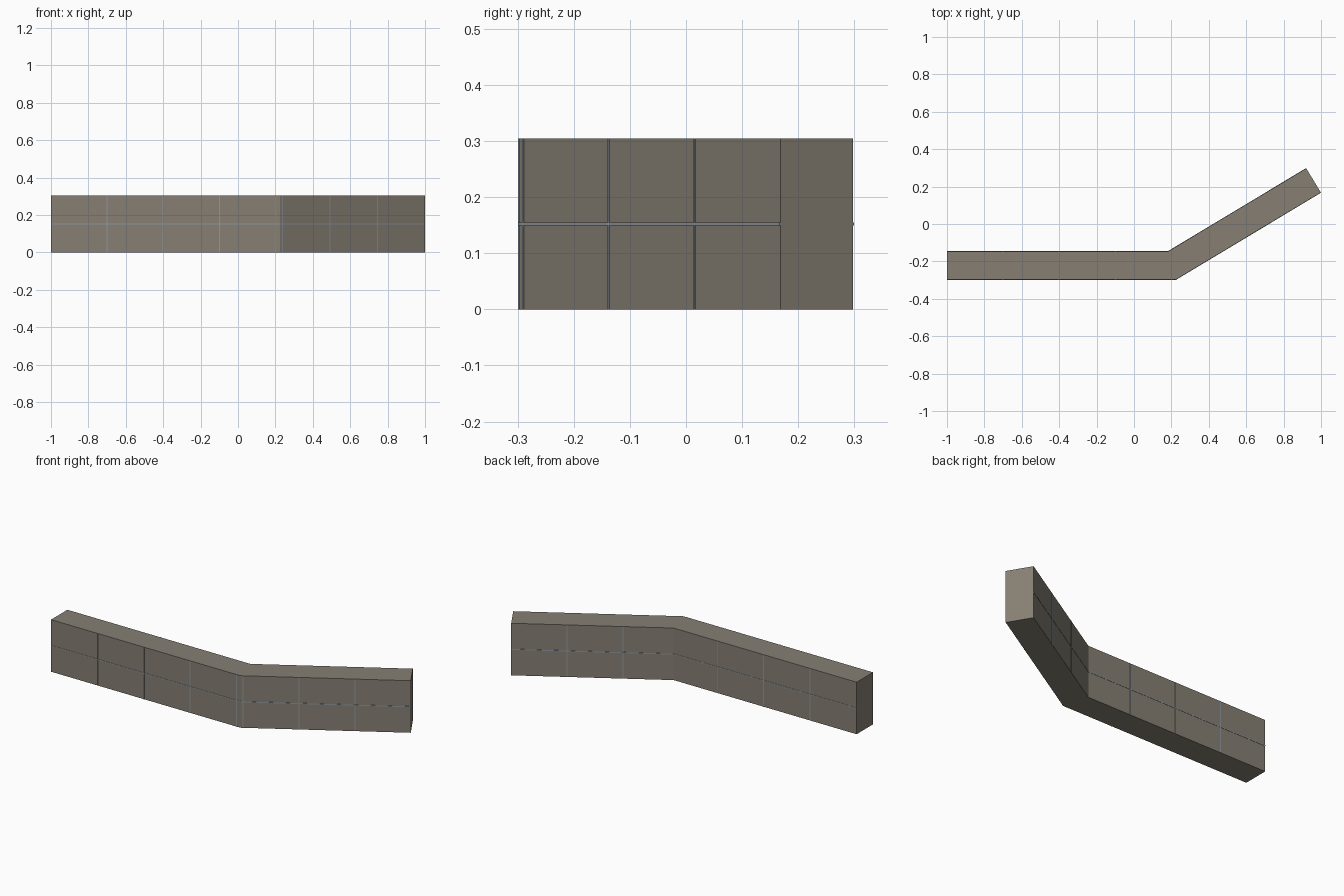
import bpy
import bmesh
from mathutils import Vector

if "Cube" in bpy.data.objects:
    bpy.data.objects.remove(bpy.data.objects["Cube"])

HEIGHT = 0.304
HALF = 0.0755      # half the wall thickness
SEAM = 0.005       # seam width
RAISE = 0.0015     # how far the seam strips stand out
SINK = 0.001       # how far they sit inside the wall
PATH = [Vector((-1, -0.222)), Vector((0.203, -0.222)), Vector((0.96, 0.233))]
MODULES = {0: 0.3, 2: 0.2965}   # block length on each arm, from its free end


def material(name, colour):
    mat = bpy.data.materials.new(name)
    mat.diffuse_color = (*colour, 1)
    mat.use_nodes = True
    mat.node_tree.nodes["Principled BSDF"].inputs["Base Color"].default_value = mat.diffuse_color
    return mat


stone = material("grey_brown_stone", (0.238, 0.213, 0.174))
mortar = material("light_blue_grey_mortar", (0.28, 0.31, 0.34))


def offset(dist):
    """Wall path shifted sideways, mitred at the bend."""
    d1 = (PATH[1] - PATH[0]).normalized()
    d2 = (PATH[2] - PATH[1]).normalized()
    n1, n2 = Vector((-d1.y, d1.x)), Vector((-d2.y, d2.x))
    m = (n1 + n2).normalized()
    return [PATH[0] + n1 * dist, PATH[1] + m * dist / m.dot(n1), PATH[2] + n2 * dist]


def add_prism(bm, outline, z0, z1):
    low = [bm.verts.new((p.x, p.y, z0)) for p in outline]
    high = [bm.verts.new((p.x, p.y, z1)) for p in outline]
    bm.faces.new(low[::-1])
    bm.faces.new(high)
    n = len(outline)
    for i in range(n):
        j = (i + 1) % n
        bm.faces.new((low[i], low[j], high[j], high[i]))


def finish(bm, name, mat):
    bmesh.ops.recalc_face_normals(bm, faces=bm.faces)
    mesh = bpy.data.meshes.new(name)
    bm.to_mesh(mesh)
    bm.free()
    mesh.materials.append(mat)
    bpy.context.collection.objects.link(bpy.data.objects.new(name, mesh))


# Bent wall body
body = bmesh.new()
add_prism(body, offset(-HALF) + offset(HALF)[::-1], 0, HEIGHT)
finish(body, "wall_body", stone)

# Thin mortar seams on both long sides
for side, name in ((-1, "front_seams"), (1, "back_seams")):
    bm = bmesh.new()
    outer, inner = offset(side * (HALF + RAISE)), offset(side * (HALF - SINK))
    # Horizontal seam between the two courses
    add_prism(bm, outer + inner[::-1], (HEIGHT - SEAM) / 2, (HEIGHT + SEAM) / 2)
    # Upright seams between blocks
    for end, module in MODULES.items():
        length = (outer[1] - outer[end]).length
        along = (outer[1] - outer[end]).normalized()
        across = (inner[end] - outer[end])
        for k in range(1, int((length - 0.005) / module) + 1):
            a = outer[end] + along * (k * module - SEAM / 2)
            b = a + along * SEAM
            add_prism(bm, [a, b, b + across, a + across], 0, HEIGHT)
    finish(bm, name, mortar)
